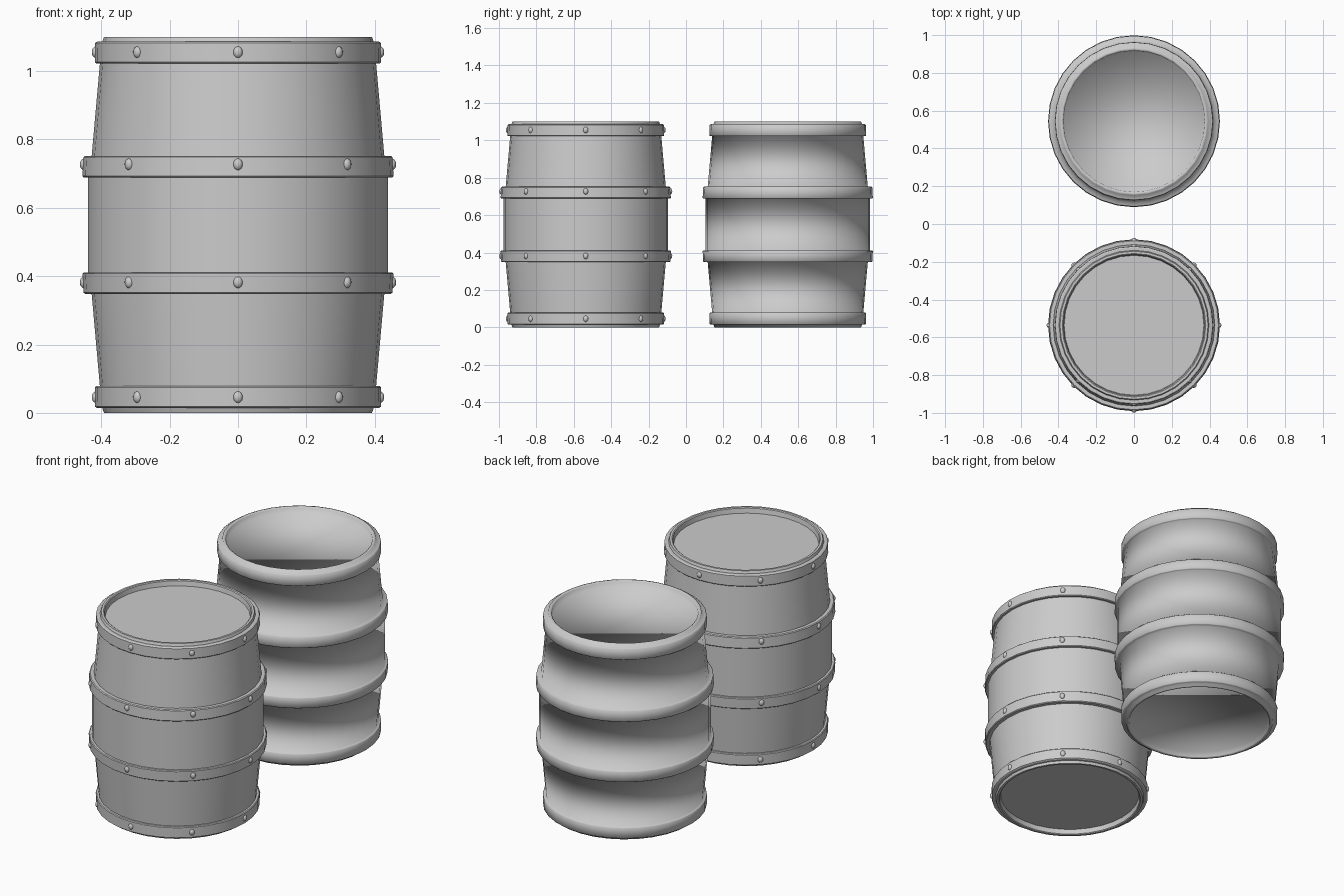
import bpy, bmesh
from math import pi, sin, cos, radians
from mathutils import Matrix

if "Cube" in bpy.data.objects:
    bpy.data.objects.remove(bpy.data.objects["Cube"])

HEIGHT = 1.1
SEGMENTS = 32

# Lower half of the barrel outline (radius, z): recessed lid, rim, end hoop, stave, middle hoop
LOWER = [(0.370, 0.030), (0.375, 0.004), (0.380, 0.0), (0.392, 0.0), (0.397, 0.014),
         (0.412, 0.014), (0.418, 0.018), (0.419, 0.074), (0.415, 0.078), (0.404, 0.078),
         (0.428, 0.348),
         (0.447, 0.348), (0.452, 0.352), (0.455, 0.407), (0.451, 0.411), (0.439, 0.411)]
PROFILE = LOWER + [(r, HEIGHT - z) for r, z in reversed(LOWER)]


def finish(bm, name, y):
    bmesh.ops.recalc_face_normals(bm, faces=bm.faces)
    mesh = bpy.data.meshes.new(name)
    bm.to_mesh(mesh)
    bm.free()
    obj = bpy.data.objects.new(name, mesh)
    obj.location.y = y
    bpy.context.collection.objects.link(obj)
    bpy.ops.object.select_all(action='DESELECT')
    obj.select_set(True)
    bpy.context.view_layer.objects.active = obj
    return obj


# Barrel body: outline turned around z, closed with flat lids
def barrel(name, y):
    bm = bmesh.new()
    rings = []
    for r, z in PROFILE:
        rings.append([bm.verts.new((r * cos(2 * pi * i / SEGMENTS), r * sin(2 * pi * i / SEGMENTS), z))
                      for i in range(SEGMENTS)])
    for a, b in zip(rings, rings[1:]):
        for i in range(SEGMENTS):
            j = (i + 1) % SEGMENTS
            bm.faces.new((a[i], a[j], b[j], b[i]))
    bm.faces.new(rings[0])
    bm.faces.new(rings[-1])
    return finish(bm, name, y)


# Front barrel with crisp hoop edges
barrel("front_barrel", -0.536)
bpy.ops.object.shade_smooth_by_angle(angle=radians(30))

# Eight rivets around each hoop
bm = bmesh.new()
for z, r in ((0.046, 0.416), (0.382, 0.451), (0.727, 0.451), (1.055, 0.416)):
    for k in range(8):
        place = (Matrix.Rotation(k * pi / 4, 4, 'Z') @ Matrix.Translation((r, 0, z))
                 @ Matrix.Diagonal((0.75, 0.9, 1.1, 1)))
        bmesh.ops.create_uvsphere(bm, u_segments=12, v_segments=8, radius=0.0155, matrix=place)
finish(bm, "front_barrel_rivets", -0.536)
bpy.ops.object.shade_smooth()

# Back barrel: same shape, fully smooth shaded, no rivets
barrel("back_barrel", 0.544)
bpy.ops.object.shade_smooth()
